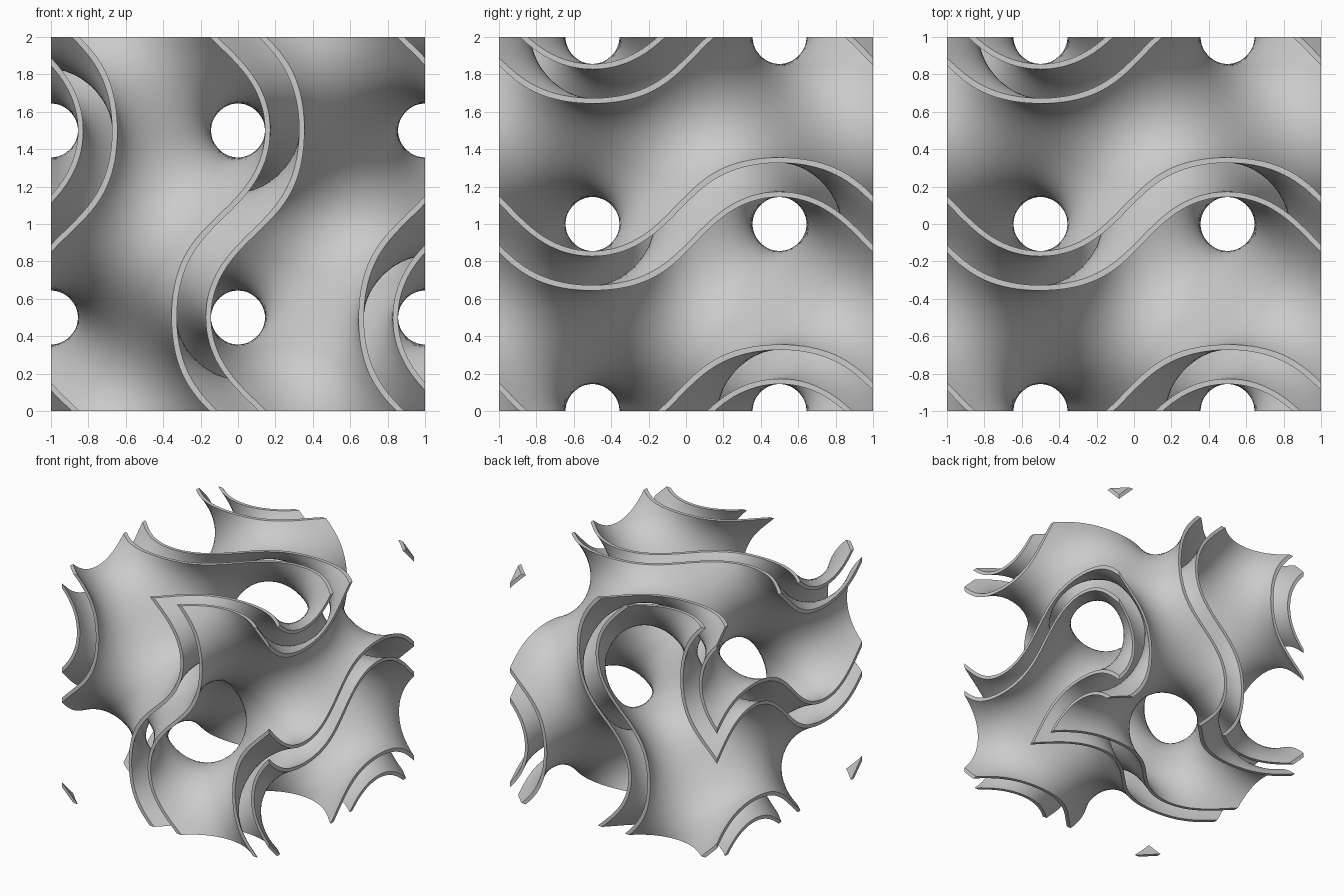
import bpy
import bmesh
from math import sin, cos, pi
from mathutils import Vector

CELLS = 48          # voxels along each side of the cube
LEVEL = 0.4         # field value at the middle of each wall
HALF = 0.06         # field half-thickness of a wall
STEP = 2 / CELLS


def field(p):
    """Gyroid value and gradient, one full period across the cube."""
    sx, sy, sz = (sin(pi * c) for c in p)
    cx, cy, cz = (cos(pi * c) for c in p)
    value = sx * cy + sy * cz + sz * cx
    grad = Vector((cx * cy - sz * sx, cy * cz - sx * sy, cz * cx - sy * sz))
    return value, grad * pi


def project(p, free, level, rounds=3):
    """Move a point onto a level of the field, staying on its cube faces."""
    p = p.copy()
    for _ in range(rounds):
        value, grad = field(p)
        grad = grad * free
        p += grad * ((level - value) / max(grad.length_squared, 0.1))
    return p


def middle_sheet(level):
    """Quads between inside and outside voxels, relaxed onto the level."""
    mids = [-1 + (i + 0.5) * STEP for i in range(CELLS)]
    s = [sin(pi * c) for c in mids]
    c = [cos(pi * m) for m in mids]
    span = range(CELLS)
    inside = [[[s[i] * c[j] + s[j] * c[k] + s[k] * c[i] > level
                for k in span] for j in span] for i in span]
    index, quads = {}, []

    def corner(key):
        return index.setdefault(key, len(index))

    for i in span:
        for j in span:
            for k in span:
                here = (i, j, k)
                for axis in range(3):
                    if here[axis] == CELLS - 1:
                        continue
                    near = list(here)
                    near[axis] += 1
                    if inside[i][j][k] == inside[near[0]][near[1]][near[2]]:
                        continue
                    u, v = (axis + 1) % 3, (axis + 2) % 3
                    quad = []
                    for du, dv in ((0, 0), (1, 0), (1, 1), (0, 1)):
                        key = near[:]
                        key[u] += du
                        key[v] += dv
                        quad.append(corner(tuple(key)))
                    quads.append(quad if inside[i][j][k] else quad[::-1])

    # Points on a cube face may only slide within that face
    keys = list(index)
    free = [Vector([float(0 < n < CELLS) for n in key]) for key in keys]
    points = [Vector([-1 + n * STEP for n in key]) for key in keys]
    links = [set() for _ in keys]
    for quad in quads:
        for a, b in zip(quad, quad[1:] + quad[:1]):
            if all(fb <= fa for fa, fb in zip(free[a], free[b])):
                links[a].add(b)
            if all(fa <= fb for fa, fb in zip(free[a], free[b])):
                links[b].add(a)
    for _ in range(8):
        relaxed = []
        for n, p in enumerate(points):
            if links[n]:
                mean = sum((points[m] for m in links[n]), Vector()) / len(links[n])
                p = p.lerp(mean, 0.6)
            relaxed.append(project(p, free[n], level, 1))
        points = relaxed
    return points, free, quads


def build_wall(name, level, material):
    """Thicken a middle sheet both ways and close it with a flat rim."""
    points, free, quads = middle_sheet(level)
    bm = bmesh.new()
    lift = Vector((0, 0, 1))
    sides = [[bm.verts.new(project(p, f, level + offset) + lift)
              for p, f in zip(points, free)] for offset in (HALF, -HALF)]
    bm.verts.index_update()
    outer, inner = sides
    for quad in quads:
        bm.faces.new([outer[n] for n in reversed(quad)])
    rim = [e for e in bm.edges if e.is_boundary]
    for quad in quads:
        bm.faces.new([inner[n] for n in quad])
    for edge in rim:
        a, b = (v.index for v in edge.verts)
        bm.faces.new((outer[a], outer[b], inner[b], inner[a]))
    bmesh.ops.recalc_face_normals(bm, faces=bm.faces[:])

    mesh = bpy.data.meshes.new(name)
    bm.to_mesh(mesh)
    bm.free()
    mesh.materials.append(material)
    obj = bpy.data.objects.new(name, mesh)
    bpy.context.collection.objects.link(obj)
    bpy.ops.object.select_all(action='DESELECT')
    obj.select_set(True)
    bpy.context.view_layer.objects.active = obj
    bpy.ops.object.shade_smooth_by_angle(angle=pi / 6)


def make_material(name, colour):
    mat = bpy.data.materials.new(name)
    mat.use_nodes = True
    mat.diffuse_color = colour
    for node in mat.node_tree.nodes:
        if node.type == 'BSDF_PRINCIPLED':
            node.inputs["Base Color"].default_value = colour
    return mat


cube = bpy.data.objects.get("Cube")
if cube:
    bpy.data.objects.remove(cube, do_unlink=True)

# Two matching curved walls with an open gap between them
grey = make_material("light_grey", (0.6, 0.6, 0.6, 1))
build_wall("upper_level_wall", LEVEL, grey)
build_wall("lower_level_wall", -LEVEL, grey)
